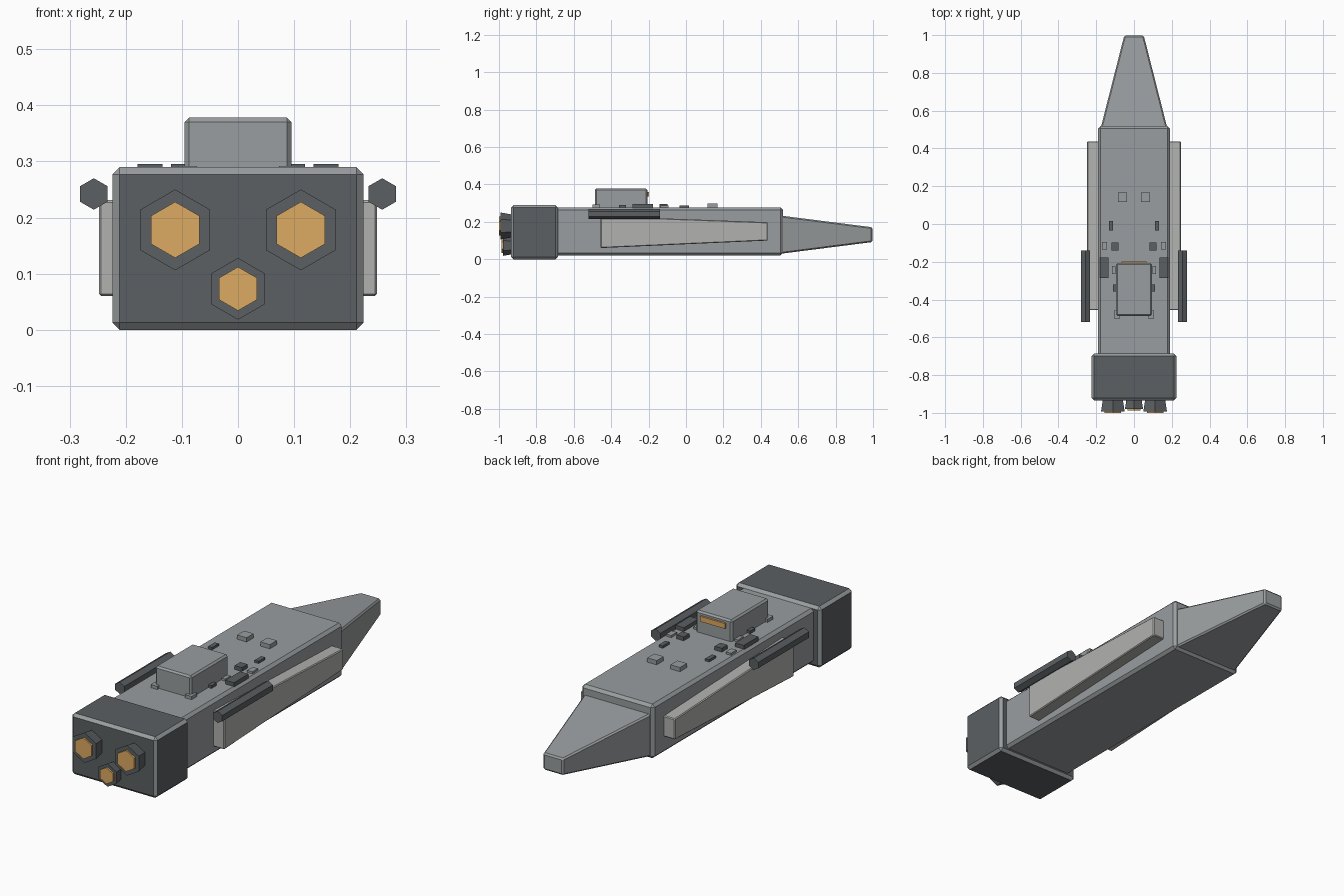
import bpy, bmesh, math
from mathutils import Matrix

if "Cube" in bpy.data.objects:
    bpy.data.objects.remove(bpy.data.objects["Cube"])


def material(name, rgb):
    m = bpy.data.materials.new(name)
    m.diffuse_color = (*rgb, 1)
    m.use_nodes = True
    m.node_tree.nodes["Principled BSDF"].inputs["Base Color"].default_value = m.diffuse_color
    return m


HULL = material("hull_grey", (0.32, 0.34, 0.35))
DARK = material("dark_grey", (0.105, 0.115, 0.122))
PALE = material("pale_grey", (0.44, 0.44, 0.43))
GLOW = material("amber", (0.72, 0.40, 0.12))


def finish(name, bm, mat, bevel=0, edge_mat=None):
    bmesh.ops.recalc_face_normals(bm, faces=bm.faces)
    me = bpy.data.meshes.new(name)
    bm.to_mesh(me)
    bm.free()
    ob = bpy.data.objects.new(name, me)
    bpy.context.collection.objects.link(ob)
    me.materials.append(mat)
    if bevel:
        mod = ob.modifiers.new("bevel", "BEVEL")
        mod.width = bevel
        mod.segments = 1
        if edge_mat:
            me.materials.append(edge_mat)
            mod.material = 1
    return ob


def loft(name, back, front, mat, bevel=0, edge_mat=None):
    """Box between two upright rectangles, each (y, x0, x1, z0, z1)."""
    bm = bmesh.new()
    rings = []
    for y, x0, x1, z0, z1 in (back, front):
        rings.append([bm.verts.new(p) for p in
                      ((x0, y, z0), (x1, y, z0), (x1, y, z1), (x0, y, z1))])
    a, b = rings
    bm.faces.new(a)
    bm.faces.new(b[::-1])
    for i in range(4):
        j = (i + 1) % 4
        bm.faces.new((a[i], b[i], b[j], a[j]))
    return finish(name, bm, mat, bevel, edge_mat)


def box(name, x0, x1, y0, y1, z0, z1, mat, bevel=0, edge_mat=None):
    return loft(name, (y0, x0, x1, z0, z1), (y1, x0, x1, z0, z1), mat, bevel, edge_mat)


def hex_rod(name, x, z, y0, y1, r0, r1, mat):
    """Six-sided rod along y with a corner pointing up; r0 at y0, r1 at y1."""
    bm = bmesh.new()
    bmesh.ops.create_cone(bm, cap_ends=True, segments=6, radius1=r0, radius2=r1,
                          depth=y1 - y0)
    # put a corner at local y, then lay the rod along y
    turn = max(bm.verts, key=lambda v: v.co.y).co
    spin = math.pi / 2 - math.atan2(turn.y, turn.x)
    m = (Matrix.Translation((x, (y0 + y1) / 2, z))
         @ Matrix.Rotation(-math.pi / 2, 4, "X") @ Matrix.Rotation(spin, 4, "Z"))
    bm.transform(m)
    return finish(name, bm, mat)


# Main body
box("hull", -0.19, 0.19, -0.70, 0.518, 0.02, 0.277, HULL, 0.013)
box("engine_block", -0.224, 0.224, -0.935, -0.685, 0.0, 0.29, DARK, 0.013, HULL)
loft("nose", (0.51, -0.176, 0.176, 0.03, 0.233),
     (0.997, -0.052, 0.052, 0.092, 0.171), HULL, 0.007)

# Bridge with its window
box("bridge", -0.095, 0.095, -0.487, -0.207, 0.265, 0.378, HULL, 0.008)
box("bridge_window", -0.066, 0.066, -0.212, -0.198, 0.335, 0.36, GLOW)

# Engines
for name, x, z, r, g, tip in (("left", -0.112, 0.178, 0.072, 0.05, -0.992),
                              ("right", 0.112, 0.178, 0.072, 0.05, -0.992),
                              ("lower", 0, 0.073, 0.055, 0.039, -0.979)):
    hex_rod(name + "_nozzle", x, z, tip, -0.93, r, r * 0.85, DARK)
    hex_rod(name + "_engine_glow", x, z, tip - 0.008, tip + 0.01, g, g, GLOW)

# Deck details: x, y, width, length, top height, material (mirrored)
DECK = ((0.061, 0.142, 0.05, 0.052, 0.297, HULL),
        (0.122, -0.010, 0.021, 0.05, 0.288, DARK),
        (0.100, -0.120, 0.038, 0.043, 0.295, DARK),
        (0.157, -0.115, 0.027, 0.042, 0.287, HULL),
        (0.157, -0.232, 0.045, 0.11, 0.295, DARK),
        (0.108, -0.243, 0.018, 0.042, 0.287, HULL),
        (0.100, -0.340, 0.024, 0.037, 0.290, DARK),
        (0.090, -0.480, 0.034, 0.042, 0.292, HULL))

for side, s in (("left", -1), ("right", 1)):
    # Tapered side armour and side gun
    xa, xb = sorted((s * 0.18, s * 0.248))
    loft(side + "_side_panel", (-0.456, xa, xb, 0.06, 0.231),
         (0.437, xa, xb, 0.1, 0.198), PALE, 0.004)
    hex_rod(side + "_gun", s * 0.257, 0.242, -0.52, -0.14, 0.028, 0.028, DARK)
    for i, (x, y, w, l, top, mat) in enumerate(DECK):
        box(f"{side}_deck_box_{i + 1}", s * x - w / 2, s * x + w / 2,
            y - l / 2, y + l / 2, 0.27, top, mat)
